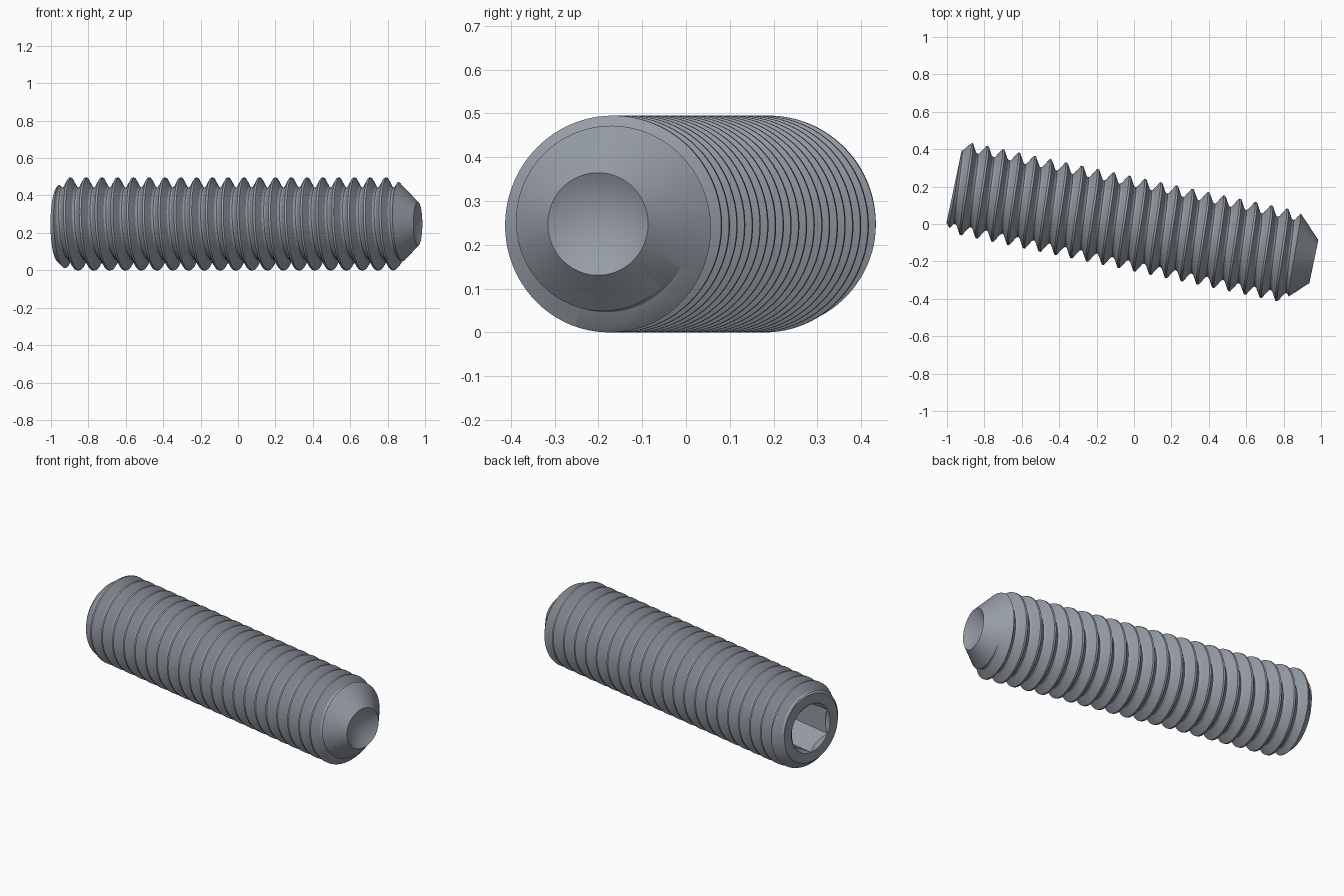
import bpy, bmesh, math
from mathutils import Matrix, Vector

cube = bpy.data.objects.get("Cube")
if cube:
    bpy.data.objects.remove(cube, do_unlink=True)

LENGTH, RADIUS, PITCH = 1.965, 0.2475, 0.0862
END_R, CUP_R = 0.2, 0.117          # end face radii at socket and cup ends
HEX_R, HEX_DEPTH = 0.143, 0.31
SEGMENTS = 96
TILT = math.radians(-11.8)

steel = bpy.data.materials.new("blue grey steel")
steel.use_nodes = True
colour = (0.31, 0.34, 0.385, 1)
steel.diffuse_color = colour
steel.node_tree.nodes["Principled BSDF"].inputs["Base Color"].default_value = colour


def add_object(name, bm):
    bmesh.ops.recalc_face_normals(bm, faces=bm.faces)
    mesh = bpy.data.meshes.new(name)
    bm.to_mesh(mesh)
    bm.free()
    mesh.materials.append(steel)
    obj = bpy.data.objects.new(name, mesh)
    bpy.context.collection.objects.link(obj)
    return obj


def point(s, r, angle):
    return Vector((s, r * math.cos(angle), r * math.sin(angle)))


def lathe(name, profile, sides=SEGMENTS, start=0.0):
    """Revolve (s, r) points about the x axis; the first and last have r = 0."""
    bm = bmesh.new()
    verts = [bm.verts.new(point(s, r, start)) for s, r in profile]
    edges = [bm.edges.new(pair) for pair in zip(verts, verts[1:])]
    bmesh.ops.spin(bm, geom=verts + edges, cent=(0, 0, 0), axis=(1, 0, 0),
                   angle=math.tau, steps=sides, use_duplicate=False)
    bmesh.ops.remove_doubles(bm, verts=bm.verts, dist=1e-5)
    return add_object(name, bm)


def helical_thread(name):
    """Closed right-hand threaded bar, longer than the finished screw."""
    tooth = [(1/16, 0), (3/8, 0.046), (1/2, 0.053), (5/8, 0.046), (15/16, 0)]
    n = len(tooth)
    turns = range(-4, math.ceil(LENGTH / PITCH) + 3)
    rows = [(k + off, RADIUS - depth) for k in turns for off, depth in tooth]
    bm = bmesh.new()
    grid = [[bm.verts.new(point(0.045 + PITCH * (t + j / SEGMENTS), r,
                                math.tau * j / SEGMENTS)) for t, r in rows]
            for j in range(SEGMENTS)]
    for j in range(SEGMENTS):
        # The last column joins the first one a full pitch further along
        nxt = grid[j + 1] if j + 1 < SEGMENTS else grid[0][n:]
        for i in range(min(len(grid[j]), len(nxt)) - 1):
            bm.faces.new((grid[j][i], grid[j][i + 1], nxt[i + 1], nxt[i]))
    # Close both ends with fans
    rim = [e for e in bm.edges if e.is_boundary]
    for is_far in (False, True):
        loop = [e for e in rim if (e.verts[0].co.x > LENGTH / 2) == is_far]
        xs = [v.co.x for e in loop for v in e.verts]
        centre = bm.verts.new((max(xs) if is_far else min(xs), 0, 0))
        for e in loop:
            bm.faces.new((e.verts[0], e.verts[1], centre))
    return add_object(name, bm)


def carve(target, cutter, operation):
    mod = target.modifiers.new(cutter.name, 'BOOLEAN')
    mod.operation, mod.solver, mod.object = operation, 'EXACT', cutter
    bpy.context.view_layer.objects.active = target
    bpy.ops.object.modifier_apply(modifier=mod.name)
    bpy.data.objects.remove(cutter, do_unlink=True)


# Threaded bar trimmed to a blank with two chamfers and a conical cup
screw = helical_thread("set_screw")
wide = RADIUS + 0.03
blank = lathe("chamfered_blank", [
    (0, 0), (0, END_R), (wide - END_R, wide), (LENGTH - wide + CUP_R, wide),
    (LENGTH, CUP_R), (LENGTH - CUP_R * math.tan(math.radians(30)), 0)])
carve(screw, blank, 'INTERSECT')

# Hexagonal socket with a countersunk mouth
socket = lathe("hex_socket", [(-0.1, 0), (-0.1, HEX_R), (HEX_DEPTH, HEX_R),
                              (HEX_DEPTH, 0)], sides=6, start=math.pi / 2)
carve(screw, socket, 'DIFFERENCE')
mouth = lathe("socket_countersink", [(-0.02, 0), (-0.02, HEX_R + 0.022),
                                     (0.08, HEX_R - 0.088), (0.08, 0)])
carve(screw, mouth, 'DIFFERENCE')

# Lay the screw down, turned a little about the vertical
screw.data.transform(Matrix.Translation((0, 0, RADIUS))
                     @ Matrix.Rotation(TILT, 4, 'Z')
                     @ Matrix.Translation((-LENGTH / 2, 0, 0)))
bpy.ops.object.select_all(action='DESELECT')
screw.select_set(True)
bpy.context.view_layer.objects.active = screw
bpy.ops.object.shade_smooth_by_angle(angle=math.radians(25))
